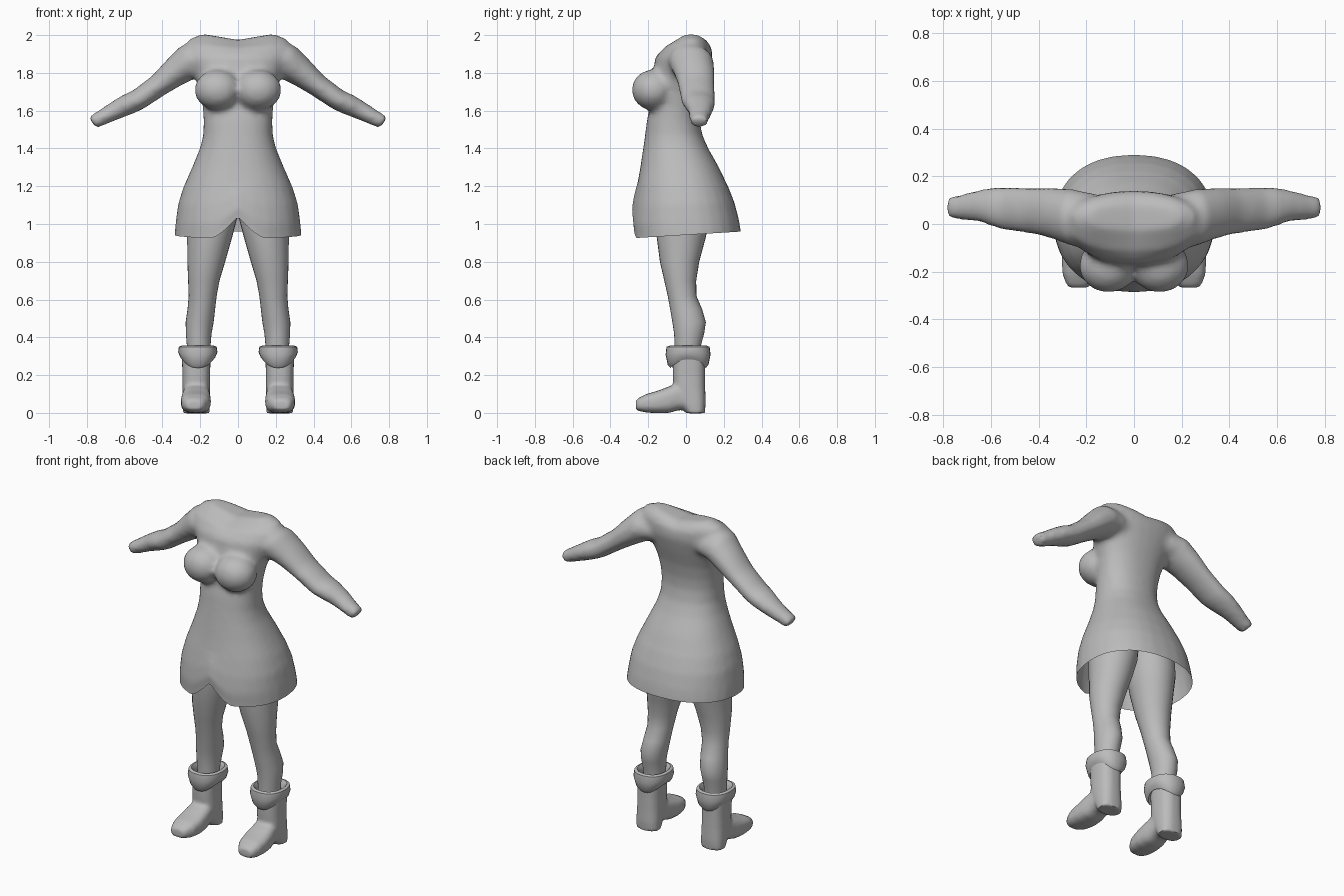
import bpy, bmesh, math
from mathutils import Vector

if "Cube" in bpy.data.objects:
    bpy.data.objects.remove(bpy.data.objects["Cube"])

grey = bpy.data.materials.new("plain_grey")
grey.diffuse_color = (0.5, 0.5, 0.5, 1)
grey.use_nodes = True
grey.node_tree.nodes["Principled BSDF"].inputs["Base Color"].default_value = grey.diffuse_color
X, Y, Z = Vector((1, 0, 0)), Vector((0, 1, 0)), Vector((0, 0, 1))


def ring(centre, u, v, a, b, n=2.0, seg=28):
    """Superellipse section spanned by axes u and v."""
    pts = []
    for i in range(seg):
        t = 2 * math.pi * i / seg
        c, s = math.cos(t), math.sin(t)
        pts.append(Vector(centre)
                   + u * a * math.copysign(abs(c) ** (2 / n), c)
                   + v * b * math.copysign(abs(s) ** (2 / n), s))
    return pts


def flat_ring(cx, z, w, front, back, n=2.0):
    """Horizontal section given by its half width and front/back limits."""
    return ring((cx, (front + back) / 2, z), X, Y, w, (back - front) / 2, n)


def add_loft(bm, rings, loop=False):
    vs = [[bm.verts.new(p) for p in r] for r in rings]
    seg = len(vs[0])
    pairs = list(zip(vs, vs[1:])) + ([(vs[-1], vs[0])] if loop else [])
    faces = []
    for a, b in pairs:
        for i in range(seg):
            j = (i + 1) % seg
            faces.append(bm.faces.new((a[i], a[j], b[j], b[i])))
    if not loop:
        faces += [bm.faces.new(vs[0][::-1]), bm.faces.new(vs[-1])]
    bmesh.ops.recalc_face_normals(bm, faces=faces)


def make(name, bm):
    me = bpy.data.meshes.new(name)
    bm.to_mesh(me)
    bm.free()
    me.materials.append(grey)
    ob = bpy.data.objects.new(name, me)
    bpy.context.collection.objects.link(ob)
    return ob


def activate(ob):
    bpy.ops.object.select_all(action='DESELECT')
    ob.select_set(True)
    bpy.context.view_layer.objects.active = ob


def fuse(ob, voxel, repeat):
    """Melt overlapping volumes into one soft skin."""
    activate(ob)
    m = ob.modifiers.new("fuse", 'REMESH')
    m.mode, m.voxel_size = 'VOXEL', voxel
    bpy.ops.object.modifier_apply(modifier=m.name)
    m = ob.modifiers.new("soften", 'SMOOTH')
    m.factor, m.iterations = 0.5, repeat
    bpy.ops.object.modifier_apply(modifier=m.name)


def finish(ob, mirror=False, angle=50):
    if mirror:
        m = ob.modifiers.new("mirror", 'MIRROR')
        m.use_mirror_merge = False
        activate(ob)
        bpy.ops.object.modifier_apply(modifier=m.name)
    activate(ob)
    bpy.ops.object.shade_smooth_by_angle(angle=math.radians(angle))


# dress and torso: height, half width, front, back
bm = bmesh.new()
torso = [(0.82, .338, -.28, .295), (0.93, .336, -.28, .29), (1.0, .33, -.287, .28),
         (1.1, .317, -.277, .257), (1.2, .287, -.26, .222), (1.3, .243, -.242, .175),
         (1.4, .202, -.227, .118), (1.47, .184, -.217, .087), (1.55, .182, -.207, .072),
         (1.62, .187, -.192, .075), (1.7, .2, -.182, .09), (1.8, .235, -.175, .12),
         (1.88, .27, -.163, .14), (1.945, .285, -.115, .135), (1.98, .255, -.06, .115),
         (2.003, .2, -.025, .08)]
add_loft(bm, [flat_ring(0, z, w, f, b, 2.25) for z, w, f, b in torso])

# arms: x, z, half thickness, y, half depth
arm = [(.14, 1.87, .09, .02, .1), (.25, 1.865, .096, .025, .12), (.34, 1.80, .077, .045, .107),
       (.42, 1.735, .061, .055, .097), (.53, 1.657, .056, .064, .092),
       (.58, 1.635, .057, .07, .085), (.65, 1.60, .05, .077, .066),
       (.73, 1.558, .041, .07, .052), (.772, 1.537, .037, .068, .049)]
for s in (1, -1):
    add_loft(bm, [ring((s * x, y, z), Vector((s * .54, 0, .84)), Y, h, d)
                  for x, z, h, y, d in arm])
    # bust
    add_loft(bm, [ring((s * .107, -.175, 1.71 + .108 * math.sin(t)), X, Y,
                       .124 * math.cos(t), .113 * math.cos(t))
                  for t in [math.radians(a) for a in range(-85, 86, 17)]])
dress = make("dress_and_arms", bm)
fuse(dress, 0.018, 5)

# open hem with a front arch, and a dip at the neck
bm = bmesh.new()
bm.from_mesh(dress.data)
bmesh.ops.bisect_plane(bm, geom=bm.verts[:] + bm.edges[:] + bm.faces[:],
                       plane_co=(0, 0, .925), plane_no=(0, 0, -1), clear_outer=True)
for v in bm.verts:
    x, y, z = v.co
    lift = .035 * (y + .28) / .57
    if y < 0:
        lift += .115 * max(0, 1 - abs(x) / .14) ** 1.4
    if z < 1.225:
        v.co.z += lift * (1 - (z - .925) / .3)
    elif z > 1.9:
        v.co.z -= .28 * (z - 1.9) * max(0, 1 - abs(x) / .17)
bm.to_mesh(dress.data)
bm.free()
finish(dress)

# legs: height, centre x, half width, front, back
bm = bmesh.new()
leg = [(.28, .208, .06, -.055, .075), (.36, .208, .063, -.06, .08), (.42, .208, .068, -.063, .096),
       (.48, .203, .074, -.072, .105), (.55, .194, .073, -.084, .085), (.62, .187, .074, -.097, .055),
       (.7, .181, .083, -.115, .054), (.8, .168, .1, -.138, .07), (.93, .15, .119, -.155, .105),
       (1.03, .14, .135, -.16, .125), (1.13, .13, .13, -.15, .13)]
add_loft(bm, [flat_ring(*r) for r in [(x, z, w, f, b) for z, x, w, f, b in leg]])
finish(make("legs", bm), True)

# boots: shaft with heel, then foot sections along y
bm = bmesh.new()
shaft = [(-.002, .07, .0, .1), (.05, .073, -.03, .104), (.13, .073, -.066, .102),
         (.2, .073, -.07, .101), (.31, .077, -.072, .101)]
add_loft(bm, [flat_ring(.221, z, w, f, b, 2.6) for z, w, f, b in shaft])
foot = [(.05, .221, .062, .016, .15), (-.04, .221, .07, .014, .16), (-.09, .222, .077, .0, .14),
        (-.15, .223, .08, -.002, .117), (-.21, .226, .073, .002, .1),
        (-.25, .23, .055, .01, .08), (-.266, .232, .04, .018, .065)]
add_loft(bm, [ring((x, y, (a + b) / 2), X, Z, w, (b - a) / 2, 2.8)
              for y, x, w, a, b in foot])
boots = make("boots", bm)
fuse(boots, 0.011, 3)
finish(boots, True)

# turned-down cuffs: height, half width, half depth, wave of the lower edge
bm = bmesh.new()
cuff = [(.335, .07, .08, 0), (.356, .085, .098, 0), (.35, .1, .114, 0), (.315, .104, .119, .3),
        (.275, .093, .108, 1), (.258, .08, .094, 1), (.27, .068, .08, 1)]
rows = [ring((.213, .011, z), X, Y, w, d, 2.3) for z, w, d, _ in cuff]
for row, (_, _, _, wave) in zip(rows, cuff):
    for i, p in enumerate(row):
        p.z += wave * .02 * math.cos(4 * math.pi * i / len(row))
add_loft(bm, rows, loop=True)
finish(make("boot_cuffs", bm), True)
